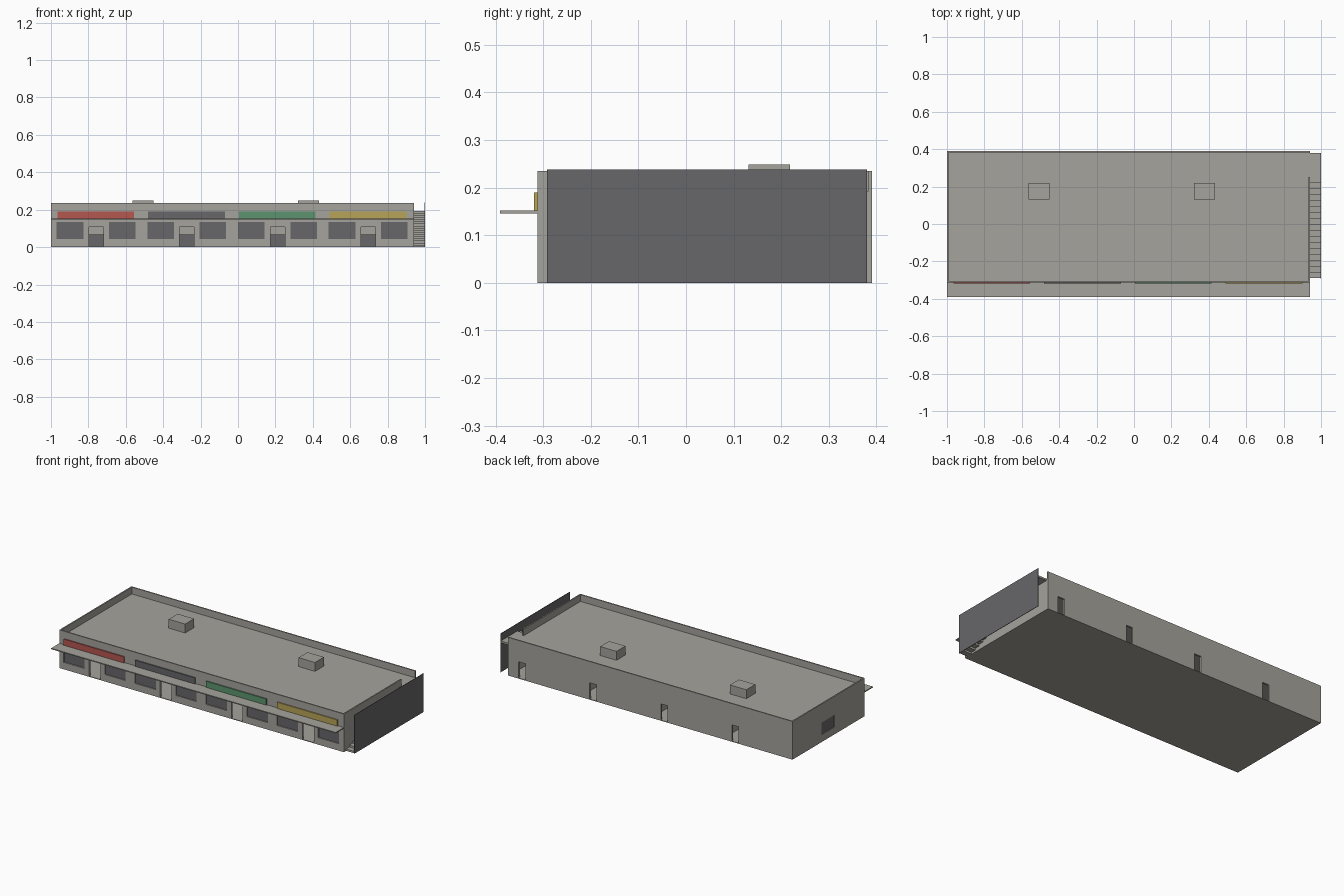
import bpy, bmesh
from mathutils import Matrix, Vector

if "Cube" in bpy.data.objects:
    bpy.data.objects.remove(bpy.data.objects["Cube"])


def srgb(h):
    c = [int(h[i:i + 2], 16) / 255 for i in (0, 2, 4)]
    return [v / 12.92 if v <= 0.04045 else ((v + 0.055) / 1.055) ** 2.4 for v in c] + [1]


def material(name, h):
    m = bpy.data.materials.new(name)
    m.diffuse_color = srgb(h)
    m.use_nodes = True
    m.node_tree.nodes["Principled BSDF"].inputs["Base Color"].default_value = m.diffuse_color
    return m


CONCRETE = material("warm grey concrete", "a5a39c")
DARK = material("dark grey", "67676a")
RED = material("sign red", "b35750")
GREEN = material("sign green", "5c946f")
YELLOW = material("sign yellow", "b9a458")


def boxes(name, specs, mat):
    """One object made of boxes given as (x0, x1, y0, y1, z0, z1)."""
    bm = bmesh.new()
    for x0, x1, y0, y1, z0, z1 in specs:
        centre = Vector(((x0 + x1) / 2, (y0 + y1) / 2, (z0 + z1) / 2))
        size = Vector((x1 - x0, y1 - y0, z1 - z0))
        bmesh.ops.create_cube(bm, size=1, matrix=Matrix.Translation(centre) @ Matrix.Diagonal(size).to_4x4())
    me = bpy.data.meshes.new(name)
    bm.to_mesh(me)
    bm.free()
    me.materials.append(mat)
    ob = bpy.data.objects.new(name, me)
    bpy.context.collection.objects.link(ob)
    return ob


def cut(target, name, specs):
    cutter = boxes(name, specs, CONCRETE)
    cutter.hide_render = True
    mod = target.modifiers.new(name, 'BOOLEAN')
    mod.operation = 'DIFFERENCE'
    mod.solver = 'EXACT'
    mod.object = cutter
    bpy.context.view_layer.objects.active = target
    bpy.ops.object.modifier_apply(modifier=name)
    bpy.data.objects.remove(cutter)


# Main dimensions
X0, X1, Y0, Y1, TOP, ROOF = -1.0, 0.94, -0.312, 0.391, 0.235, 0.193
WALL, PAR, FLOOR, UNIT = 0.012, 0.008, 0.004, 0.485
starts = [X0 + UNIT * i for i in range(4)]

# Shell: hollow shops, sunken roof, open parapet at the stair landing
shell = boxes("building_shell", [(X0, X1, Y0, Y1, 0, TOP)], CONCRETE)
cut(shell, "rooms", [(s + WALL, s + UNIT - WALL, Y0 + WALL, Y1 - WALL, FLOOR, ROOF - 0.012) for s in starts])
cut(shell, "roof_well", [(X0 + PAR, X1 - PAR, Y0 + PAR, Y1 - PAR, ROOF, 0.3)])
cut(shell, "landing_gap", [(X1 - 0.03, X1 + 0.03, 0.25, Y1 - PAR, ROOF, 0.3)])

# Openings: shop windows, front doors, back doors, side window
openings, panes = [], []
for s in starts:
    for a, b in ((0.03, 0.173), (0.31, 0.452)):
        openings.append((s + a, s + b, Y0 - 0.02, Y0 + 0.02, 0.043, 0.134))
        panes.append((s + a, s + b, Y0 + 0.006, Y0 + 0.010, 0.043, 0.134))
    openings.append((s + 0.203, s + 0.28, Y0 - 0.02, Y0 + 0.02, FLOOR, 0.107))
    openings.append((s + 0.367, s + 0.413, Y1 - 0.02, Y1 + 0.02, FLOOR, 0.104))
openings.append((X0 - 0.02, X0 + 0.02, -0.02, 0.11, 0.045, 0.12))
panes.append((X0 + 0.004, X0 + 0.008, -0.02, 0.11, 0.045, 0.12))
cut(shell, "openings", openings)
boxes("window_glass", panes, DARK)

# Counters inside the shops
boxes("shop_counters", [(s + 0.18, s + 0.30, 0.08, 0.13, FLOOR, 0.068) for s in starts], DARK)

# Canopy over the shop fronts
boxes("front_canopy", [(X0, X1, -0.391, Y0, 0.146, 0.152)], CONCRETE)

# Sign boards above the canopy
for s, (name, mat) in zip(starts, (("red", RED), ("dark", DARK), ("green", GREEN), ("yellow", YELLOW))):
    boxes(name + "_sign_board", [(s + 0.035, s + 0.445, Y0 - 0.007, Y0, 0.152, 0.19)], mat)

# Roof units
for i, x in enumerate((-0.508, 0.377)):
    boxes("roof_unit_%d" % (i + 1), [(x - 0.056, x + 0.056, 0.131, 0.218, ROOF, 0.248)], CONCRETE)

# Outside stair, landing and screen on the right
N = 17
run, rise = 0.54 / N, ROOF / N
boxes("stair_steps", [(X1, 0.997, -0.29 + run * i, -0.29 + run * (i + 1) + 0.003,
                       rise * i, rise * (i + 1)) for i in range(N)], CONCRETE)
boxes("stair_landing", [(X1, 0.997, 0.25, 0.38, ROOF - 0.011, ROOF)], CONCRETE)
boxes("stair_screen", [(0.997, 1.0, -0.292, 0.38, 0, 0.238)], DARK)
